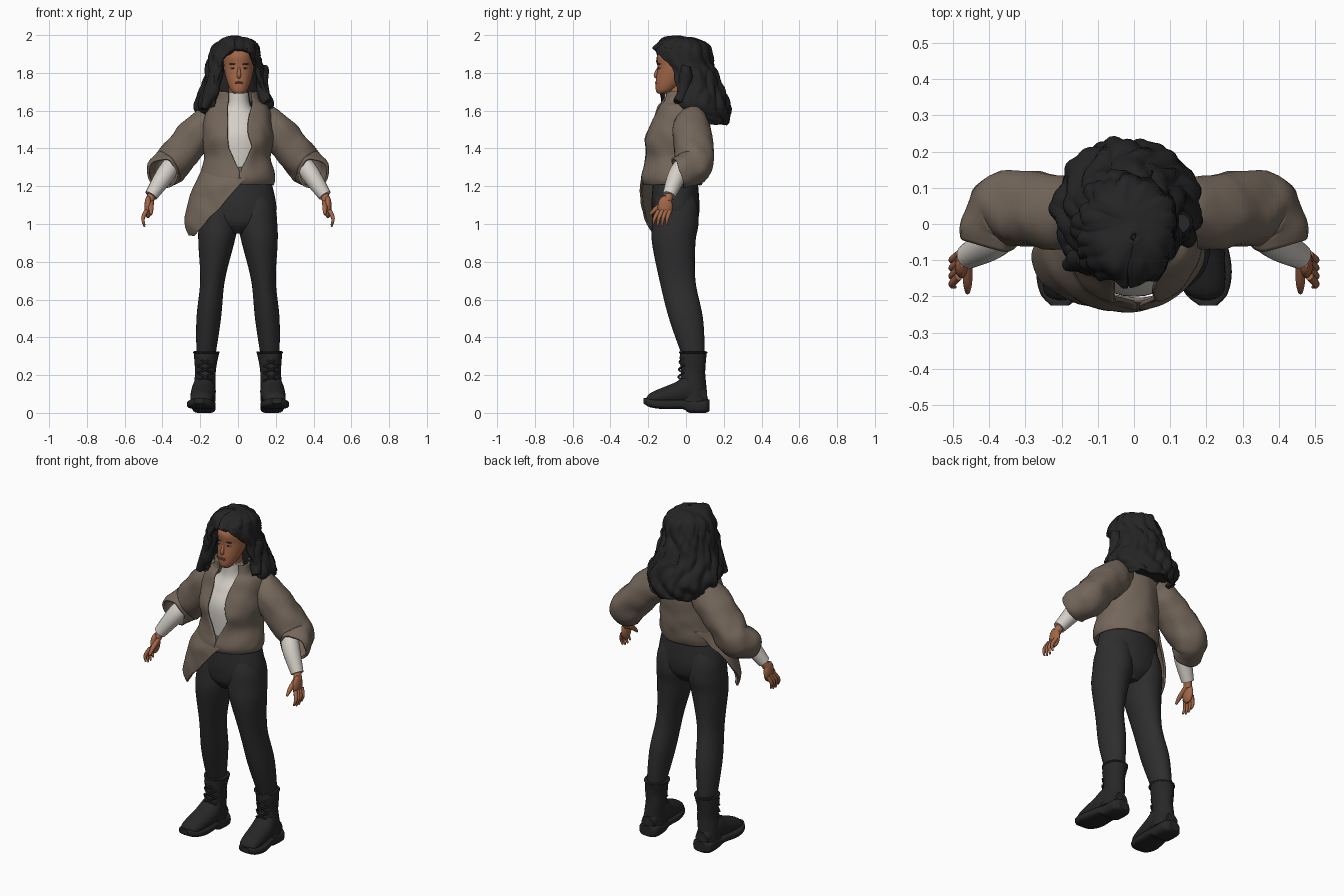
import bpy, bmesh, math
from math import sin, cos, asin, tau
from mathutils import Vector, noise

if "Cube" in bpy.data.objects:
    bpy.data.objects.remove(bpy.data.objects["Cube"])


def material(name, *rgb):
    mat = bpy.data.materials.new(name)
    mat.use_nodes = True
    mat.diffuse_color = (*rgb, 1)
    shader = mat.node_tree.nodes["Principled BSDF"]
    shader.inputs["Base Color"].default_value = (*rgb, 1)
    shader.inputs["Roughness"].default_value = .8
    return mat


HAIR = material("black hair", .018, .018, .019)
SKIN = material("brown skin", .36, .135, .065)
LIPS = material("lips", .26, .085, .05)
COAT = material("taupe fleece", .175, .135, .104)
SHIRT = material("off white knit", .66, .62, .57)
PANTS = material("charcoal cloth", .027, .027, .028)
BOOT = material("black leather", .02, .02, .021)
EYE = material("eye white", .4, .32, .27)


def spline(rows, steps=6):
    """Catmull-Rom interpolation of rows of numbers."""
    last = len(rows) - 1
    out = []
    for i in range(last):
        near = rows[max(i - 1, 0)], rows[i], rows[i + 1], rows[min(i + 2, last)]
        for k in range(steps):
            t = k / steps
            out.append([q + t / 2 * (r - p + t * (2 * p - 5 * q + 4 * r - s + t * (3 * (q - r) + s - p)))
                        for p, q, r, s in zip(*near)])
    return out + [list(rows[last])]


def even(*rows):
    """Rows of height, half width, front and back, made symmetric."""
    return [(z, -half, half, front, back) for z, half, front, back in rows]


def skin(name, rings, mat, wrap=True, caps=True, thick=0, side=1, rough=0, wave=0):
    """Join rings of points into one smooth surface."""
    bm = bmesh.new()
    grid = []
    for ring in rings:
        line = []
        for point in ring:
            p = Vector(point)
            turn = math.atan2(p.x, -p.y)
            swell = 1 + wave * (sin(11 * turn + 3 * sin(24 * p.z)) + sin(23 * turn - 40 * p.z) / 2)
            p = Vector((p.x * swell, p.y * swell, p.z))
            p += noise.noise_vector(p * 12) * rough
            line.append(bm.verts.new((p.x * side, p.y, p.z)))
        grid.append(line)
    count = len(grid[0])
    for low, high in zip(grid, grid[1:]):
        for i in range(count if wrap else count - 1):
            j = (i + 1) % count
            bm.faces.new((low[i], low[j], high[j], high[i]))
    if caps and wrap:
        bm.faces.new(grid[0])
        bm.faces.new(grid[-1])
    bmesh.ops.recalc_face_normals(bm, faces=bm.faces)
    for face in bm.faces:
        face.smooth = len(face.verts) == 4
    mesh = bpy.data.meshes.new(name)
    bm.to_mesh(mesh)
    bm.free()
    mesh.materials.append(mat)
    part = bpy.data.objects.new(name, mesh)
    bpy.context.collection.objects.link(part)
    if thick:
        solid = part.modifiers.new("thickness", "SOLIDIFY")
        solid.thickness, solid.offset = thick, 0


def oval(level, left, right, low, high, axis="z", start=0, end=tau, count=32, power=1, closed=True):
    """Oval section; angles run from the front towards +x."""
    points = []
    for i in range(count):
        turn = start + (end - start) * i / (count if closed else count - 1)
        s, c = (math.copysign(abs(v) ** power, v) for v in (sin(turn), cos(turn)))
        a = (left + right + (right - left) * s) / 2
        b = (low + high - (high - low) * c) / 2
        points.append((a, b, level) if axis == "z" else (a, level, b))
    return points


def loft(name, rows, mat, axis="z", power=1, **options):
    skin(name, [oval(*row, axis=axis, power=power) for row in spline(rows)], mat, **options)


def shell(name, rows, angles, mat, **options):
    """Open wrap whose start and end angles follow a rule."""
    rings = []
    for row in spline(rows):
        start, end = angles(row[0], row[2])
        rings.append(oval(*row, start=start, end=end, count=100, closed=False))
    skin(name, rings, mat, wrap=False, **options)


def tube(name, path, mat, count=12, **options):
    """Round limb along rows of x, y, z and radius."""
    rows = spline(path)
    centres = [Vector(row[:3]) for row in rows]
    rings, across = [], Vector((.1, 1, .2))
    for i, row in enumerate(rows):
        along = (centres[min(i + 1, len(rows) - 1)] - centres[max(i - 1, 0)]).normalized()
        across = (across - along * across.dot(along)).normalized()
        other = along.cross(across)
        turns = [tau * k / count for k in range(count)]
        rings.append([centres[i] + row[3] * (across * cos(t) + other * sin(t)) for t in turns])
    skin(name, rings, mat, **options)


def blob(name, x, y, z, wide, deep, tall, mat):
    rings = []
    for k in range(1, 12):
        s, c = sin(math.pi * k / 12), cos(math.pi * k / 12)
        rings.append(oval(z - tall * c, x - wide * s, x + wide * s, y - deep * s, y + deep * s, count=16))
    skin(name, rings, mat)


# Limb profiles: level, inner, outer, front, back (or bottom, top)
LEG = [(.3, .12, .22, -.02, .1), (.5, .09, .22, -.09, .09), (.7, .07, .2, -.14, .05), (.9, .02, .21, -.18, .05),
       (1, 0, .208, -.18, .066), (1.1, .01, .195, -.17, .06), (1.2, .03, .15, -.14, .03)]
SHAFT = [(.06, .12, .24, -.06, .12), (.2, .12, .23, -.03, .1), (.325, .1, .235, -.035, .11)]
FOOT = [(-.21, .18, .22, .05, .08), (-.18, .14, .25, .04, .11), (-.06, .12, .25, .04, .16),
        (.02, .12, .24, .04, .2), (.11, .14, .22, .04, .12)]
SOLE = [(-.225, .18, .23, .05, .08), (-.19, .14, .26, .03, .075), (-.12, .12, .27, .02, .07),
        (-.02, .12, .25, .02, .07), (.02, .12, .24, 0, .07), (.1, .12, .24, 0, .07), (.125, .15, .21, .01, .07)]
SLEEVE = [(.1, .02, 1.55, .08), (.2, .03, 1.49, .096), (.33, .045, 1.34, .096), (.38, .02, 1.295, .09),
          (.395, -.04, 1.27, .08)]
FOREARM = [(.32, .03, 1.36, .04), (.38, -.04, 1.27, .05), (.46, -.09, 1.15, .035)]

loft("trouser_hips", even((.95, .06, -.13, .01), (1, .16, -.17, .055), (1.06, .2, -.181, .07), (1.13, .198, -.182, .07),
                          (1.25, .17, -.172, .06)), PANTS)

for side, tag in ((1, "left_"), (-1, "right_")):
    loft(tag + "trouser_leg", LEG, PANTS, side=side)
    # Boots with crossed laces
    loft(tag + "boot_shaft", SHAFT, BOOT, side=side, rough=.006)
    loft(tag + "boot_foot", FOOT, BOOT, axis="y", side=side)
    loft(tag + "boot_sole", SOLE, BOOT, axis="y", power=.6, side=side)
    cuff = oval(.32, .102, .233, -.033, .108, count=12)
    tube(tag + "boot_cuff", [(*p, .005) for p in cuff + cuff[:1]], BOOT, count=8, side=side)
    for k in range(4):
        z = .15 + k * .04
        for slope in (-.02, .02):
            lace = [(.175 + d * .04, abs(d) * .025 + max(0, z - .18) * .08 - .042, z + d * slope, .005)
                    for d in (-1, 0, 1)]
            tube(tag + "boot_lace", lace, BOOT, count=6, side=side)
    # Arms and hands
    tube(tag + "sleeve", SLEEVE, COAT, count=28, caps=False, thick=.012, side=side, rough=.016)
    tube(tag + "shirt_forearm", FOREARM, SHIRT, count=20, side=side)
    tube(tag + "wrist", [(.45, -.08, 1.17, .022), (.47, -.1, 1.12, .024)], SKIN, side=side)
    blob(tag + "palm", side * .476, -.11, 1.09, .02, .04, .06, SKIN)
    for k in range(4):
        y = -.145 + .02 * k
        tip = .98 + .01 * abs(k - 1.5)
        finger = [(.485, y, 1.07, .012), (.503, y * 1.12 - .004, 1.03, .01), (.495, y * 1.2, tip, .005)]
        tube(tag + "finger", finger, SKIN, count=8, side=side)
    tube(tag + "thumb", [(.46, -.1, 1.12, .015), (.46, -.16, 1.08, .013), (.46, -.19, 1.05, .006)], SKIN, side=side)
    # Eyes and brows
    x = .005 + side * .032
    blob(tag + "eye", x, -.14, 1.825, .013, .007, .005, EYE)
    blob(tag + "iris", x, -.145, 1.825, .005, .004, .005, HAIR)
    blob(tag + "brow", x, -.142, 1.847, .02, .008, .003, HAIR)

# High necked shirt
loft("shirt_body", even((1.24, .15, -.19, .07), (1.45, .16, -.2, .09), (1.55, .14, -.16, .08),
                        (1.62, .07, -.12, .02), (1.695, .055, -.115, .01)), SHIRT)


def chest_gap(z, half):
    """Opening that closes towards the waist, pinched on the left."""
    gap = .062 * max(.05, min(1, (z - 1.28) / .12))
    pinch = .02 * math.exp(-((z - 1.52) * 15) ** 2)
    return asin((.01 + gap - pinch) / half), tau + asin((.01 - gap) / half)


def draped_corner(z, half):
    """Sweeps down from the closure to a point on the right hip."""
    return 3.4 * (1.2 - z) - 2.15, asin((.93 - z) * -.11 / half - (1.23 - z) * .8 / half)


shell("jacket_body", even((1.21, .18, -.22, .08), (1.25, .19, -.23, .09), (1.35, .17, -.21, .1),
                          (1.45, .18, -.22, .1), (1.55, .175, -.18, .1), (1.62, .155, -.15, .08),
                          (1.65, .115, -.13, .05), (1.7, .1, -.12, .03)), chest_gap, COAT, thick=.012, rough=.008)
shell("jacket_corner", even((1.3, .17, -.21, .1), (1.2, .23, -.24, .09), (1.1, .26, -.24, .08),
                            (1, .28, -.24, .07), (.94, .27, -.22, .06)), draped_corner, COAT, thick=.012, rough=.008)

# Head
tube("neck", [(0, -.05, 1.6, .05), (0, -.04, 1.76, .05)], SKIN)
loft("head", [(1.69, -.02, .03, -.15, -.1), (1.71, -.04, .05, -.16, -.06), (1.76, -.06, .07, -.16, 0),
              (1.83, -.075, .085, -.15, .06), (1.9, -.07, .08, -.15, .07), (1.96, -.02, .03, -.08, .01)], SKIN)
tube("nose", [(.005, -.145, 1.83, .006), (.005, -.16, 1.787, .011), (.005, -.15, 1.775, .007)], SKIN)
for z in (1.743, 1.75):
    blob("lip", .005, -.157, z, .021, .006, .004, LIPS)


def face_opening(z, half):
    """Arch below the hairline, wider on the left and below the shoulders."""
    arch = min(1, max(0, 1.93 - z) * 10) ** .5
    spread = max(0, 1.6 - z) * 14
    return 1.15 * arch + spread, tau - .56 * arch - spread


# Wavy hair around the face, with a core behind it
shell("hair_mantle", [(1.983, -.012, .002, -.047, -.033), (1.972, -.07, .05, -.11, .04), (1.945, -.11, .09, -.15, .1),
                      (1.9, -.14, .11, -.16, .12), (1.8, -.16, .12, -.155, .15), (1.7, -.19, .15, -.14, .19),
                      (1.62, -.21, .17, -.13, .22), (1.53, -.16, .13, -.06, .21)],
      face_opening, HAIR, thick=.024, rough=.015, wave=.04)
loft("hair_core", [(1.56, -.13, .1, .08, .2), (1.65, -.15, .12, .01, .18), (1.8, -.12, .1, -.02, .13),
                   (1.9, -.1, .08, -.07, .1), (1.975, -.03, .02, -.06, .01)], HAIR)
tube("right_front_curl", [(-.105, -.09, 1.84, .03), (-.14, -.1, 1.7, .04), (-.18, -.1, 1.61, .02)], HAIR, rough=.02)
tube("left_back_curl", [(.12, 0, 1.84, .03), (.13, -.01, 1.72, .035), (.155, -.04, 1.65, .02)], HAIR, rough=.02)
